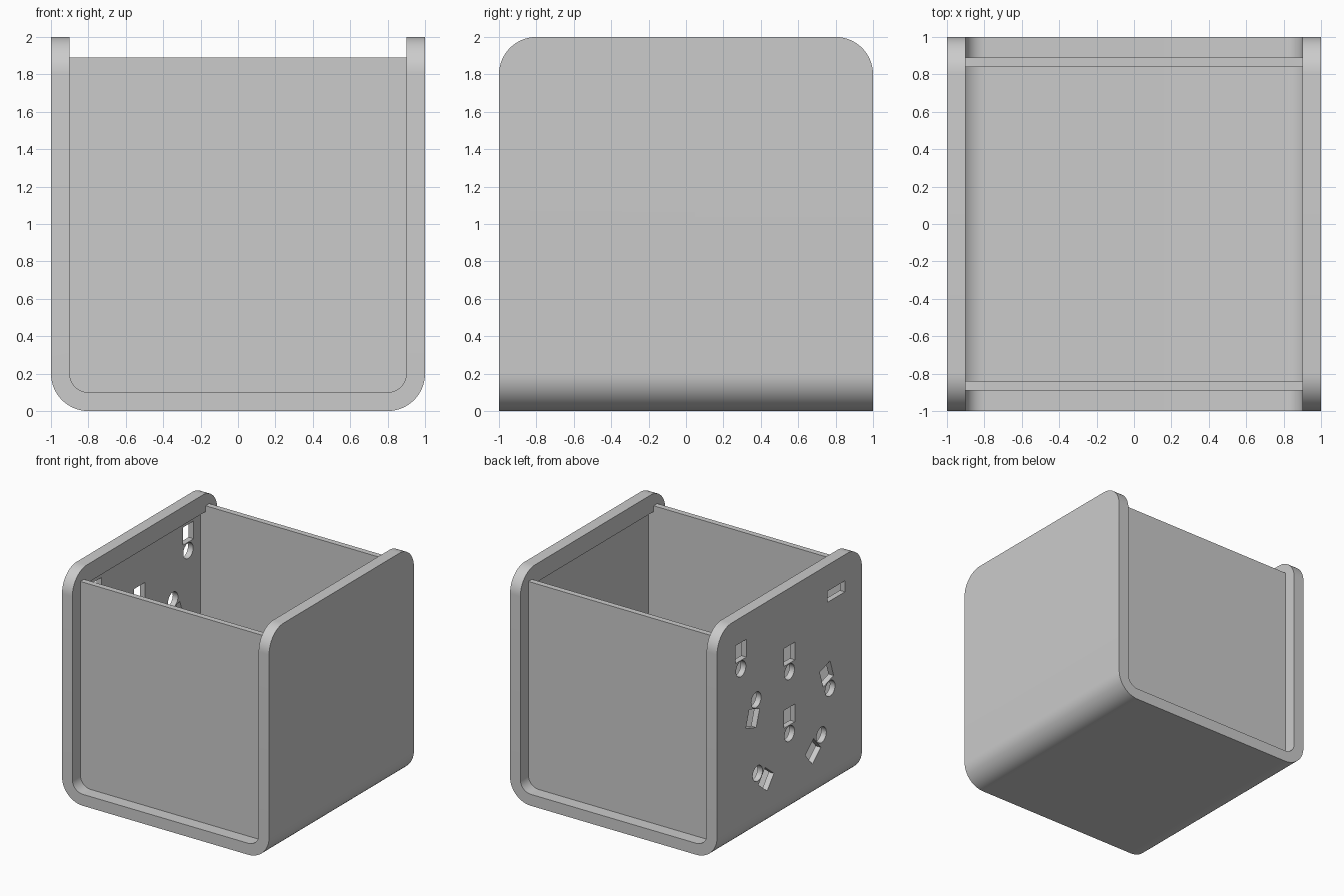
import bpy
import bmesh
from math import sin, cos, pi, radians

cube = bpy.data.objects.get("Cube")
if cube:
    bpy.data.objects.remove(cube, do_unlink=True)

grey = bpy.data.materials.new("light_grey")
grey.use_nodes = True
grey.diffuse_color = (0.6, 0.6, 0.6, 1)
grey.node_tree.nodes["Principled BSDF"].inputs["Base Color"].default_value = (0.6, 0.6, 0.6, 1)


def rounded(u0, u1, v0, v1, bottom=0, top=0, steps=14):
    """Rectangle outline with separate bottom and top corner radii."""
    corners = [(u0 + bottom, v0 + bottom, bottom, pi), (u1 - bottom, v0 + bottom, bottom, 1.5 * pi),
               (u1 - top, v1 - top, top, 0), (u0 + top, v1 - top, top, pi / 2)]
    points = []
    for u, v, r, start in corners:
        n = steps if r else 0
        for i in range(n + 1):
            a = start + (pi / 2 * i / n if n else 0)
            points.append((u + r * cos(a), v + r * sin(a)))
    return points


def prism(name, outline, axis, start, end):
    """Extrude an outline along x or y."""
    bm = bmesh.new()
    rings = []
    for t in (start, end):
        rings.append([bm.verts.new((t, u, v) if axis == "x" else (u, t, v)) for u, v in outline])
    bm.faces.new(rings[0])
    bm.faces.new(rings[1])
    count = len(outline)
    for i in range(count):
        j = (i + 1) % count
        bm.faces.new((rings[0][i], rings[0][j], rings[1][j], rings[1][i]))
    bmesh.ops.recalc_face_normals(bm, faces=bm.faces)
    mesh = bpy.data.meshes.new(name)
    bm.to_mesh(mesh)
    bm.free()
    mesh.materials.append(grey)
    obj = bpy.data.objects.new(name, mesh)
    bpy.context.collection.objects.link(obj)
    return obj


def select(obj):
    bpy.ops.object.select_all(action="DESELECT")
    obj.select_set(True)
    bpy.context.view_layer.objects.active = obj


def carve(target, cutter, operation="DIFFERENCE"):
    select(target)
    mod = target.modifiers.new("carve", "BOOLEAN")
    mod.operation = operation
    mod.solver = "EXACT"
    mod.object = cutter
    bpy.ops.object.modifier_apply(modifier=mod.name)
    bpy.data.objects.remove(cutter, do_unlink=True)


# U-shaped shell: rounded underneath, with rounded upper corners on the side walls
shell = prism("shell", rounded(-1, 1, 0, 2.1, bottom=0.2), "y", -1.1, 1.1)
carve(shell, prism("side_outline", rounded(-1, 1, -0.1, 2, top=0.2), "x", -1.1, 1.1), "INTERSECT")
carve(shell, prism("opening", rounded(-0.9, 0.9, 0.1, 2.2, bottom=0.1), "y", -1.2, 1.2))

# Wider cavity between the panels, leaving a lip along the top of each wall
carve(shell, prism("cavity", rounded(-0.95, 0.95, 0.05, 1.84, bottom=0.15), "y", -0.84, 0.84))

# Round holes, each with a square hole beside it: y, z, direction of the square
holes = [(0, 1.27, 0), (0, 0.73, 0), (0.67, 1.55, 0), (-0.56, 0.91, 18),
         (0.46, 1.20, 162), (0.44, 0.55, -129), (-0.44, 0.55, 131)]
for y, z, angle in holes:
    a = radians(angle)
    circle = [(y + 0.068 * cos(pi * i / 12), z + 0.068 * sin(pi * i / 12)) for i in range(24)]
    square = []
    for u, v in rounded(-0.075, 0.075, 0.075, 0.23):
        square.append((y + u * cos(a) + v * sin(a), z - u * sin(a) + v * cos(a)))
    for outline in (circle, square):
        carve(shell, prism("hole", outline, "x", -1.1, -0.92))
carve(shell, prism("wide_slot", rounded(-0.765, -0.527, 1.675, 1.772), "x", -1.1, -0.92))

# Front and back panels set in from the ends
panel = rounded(-0.9, 0.9, 0.1, 1.89, bottom=0.1)
parts = [shell,
         prism("front_panel", panel, "y", -0.89, -0.84),
         prism("back_panel", panel, "y", 0.84, 0.89)]

for part in parts:
    select(part)
    bpy.ops.object.shade_smooth_by_angle(angle=radians(30))
